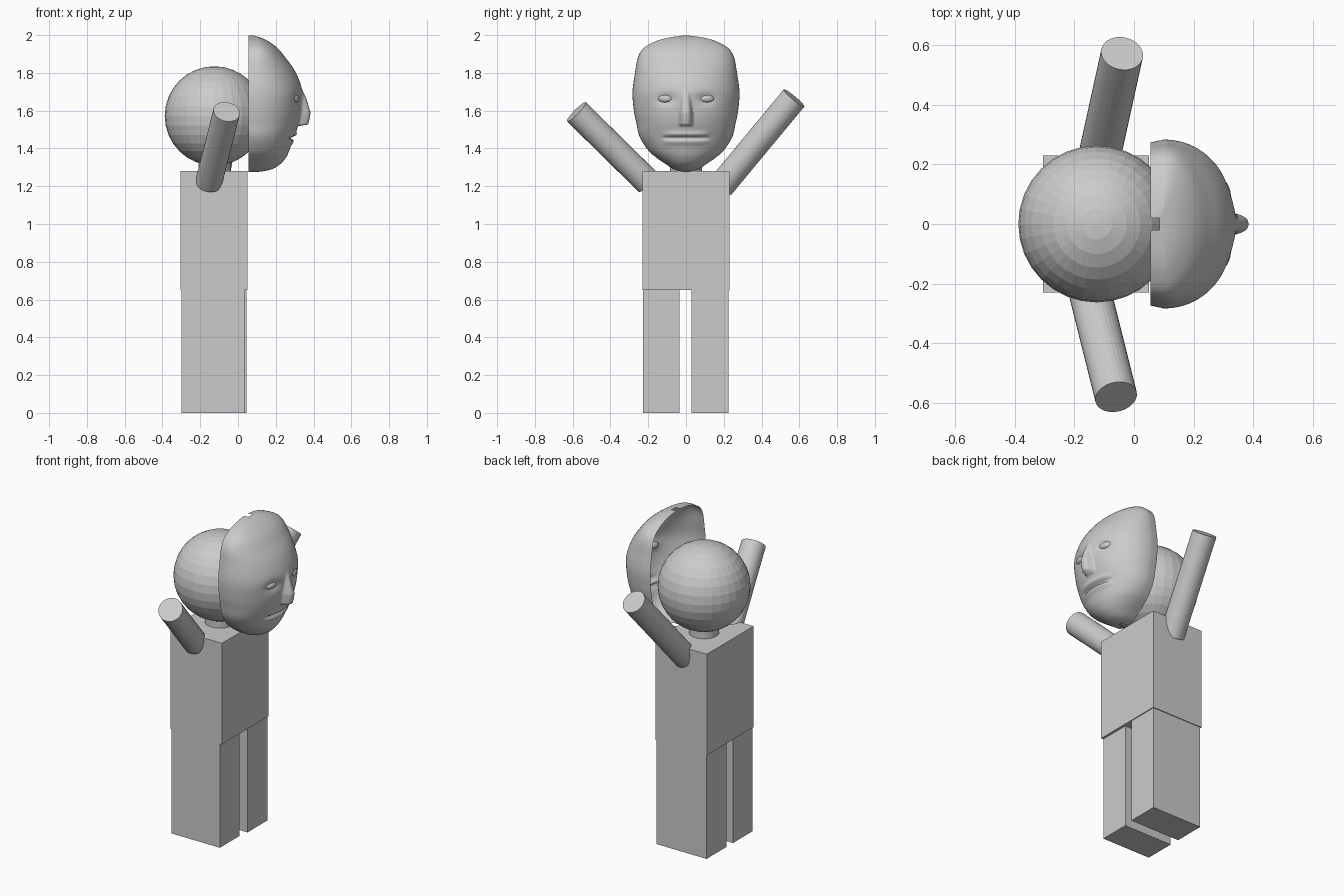
import bpy, bmesh, math
from mathutils import Vector

if "Cube" in bpy.data.objects:
    bpy.data.objects.remove(bpy.data.objects["Cube"])


def box(name, lo, hi):
    lo, hi = Vector(lo), Vector(hi)
    bpy.ops.mesh.primitive_cube_add(size=1, location=(lo + hi) / 2)
    o = bpy.context.object
    o.name = name
    o.scale = hi - lo
    return o


def rod(name, a, b, r):
    a, b = Vector(a), Vector(b)
    bpy.ops.mesh.primitive_cylinder_add(vertices=32, radius=r, depth=(b - a).length, location=(a + b) / 2)
    o = bpy.context.object
    o.name = name
    o.rotation_euler = (b - a).to_track_quat('Z', 'Y').to_euler()
    return o


# Body and legs
box("torso", (-0.305, -0.23, 0.65), (0.05, 0.23, 1.28))
box("leg_right", (-0.30, -0.228, 0), (0.035, -0.035, 0.655))
box("leg_left", (-0.30, 0.03, 0), (0.045, 0.225, 0.655))

# Raised arms
rod("arm_left", (-0.125, 0.185, 1.20), (-0.04, 0.572, 1.667), 0.071)
rod("arm_right", (-0.155, -0.20, 1.22), (-0.06, -0.58, 1.594), 0.071)

# Neck and round head
rod("neck", (-0.125, 0, 1.25), (-0.125, 0, 1.35), 0.085)
bpy.ops.mesh.primitive_uv_sphere_add(segments=32, ring_count=16, radius=0.263, location=(-0.125, 0, 1.572))
bpy.context.object.name = "head"

# Face mask: height, front depth, half width of each level
LEVELS = [(1.275, 0.10, 0.015), (1.287, 0.17, 0.06), (1.315, 0.222, 0.105),
          (1.35, 0.253, 0.155), (1.39, 0.272, 0.20), (1.46, 0.295, 0.245),
          (1.53, 0.322, 0.262), (1.60, 0.335, 0.276), (1.70, 0.341, 0.283),
          (1.80, 0.307, 0.27), (1.88, 0.252, 0.255), (1.93, 0.21, 0.225),
          (1.965, 0.165, 0.165), (1.985, 0.125, 0.10), (1.997, 0.085, 0.02)]


def level(s):
    i = min(int(s), len(LEVELS) - 2)
    f = s - i
    p = [LEVELS[min(max(i + k, 0), len(LEVELS) - 1)] for k in (-1, 0, 1, 2)]
    return [0.5 * (2 * b + (c - a) * f + (2 * a - 5 * b + 4 * c - d) * f * f
                   + (3 * b - a - 3 * c + d) * f ** 3) for a, b, c, d in zip(*p)]


def bump(v, c, w):
    return math.exp(-((v - c) / w) ** 2)


def relief(y, z):
    d = 0.0
    # nose ridge, widening towards its flat underside
    if 1.525 < z < 1.71:
        t = min(1, (1.71 - z) / 0.12)
        w = 0.017 + 0.021 * t
        d += 0.05 * t * max(0, 1 - (abs(y) / w) ** 3)
    # eye sockets and brow
    d -= 0.018 * bump(abs(y), 0.105, 0.05) * bump(z, 1.66, 0.03)
    # lips around the mouth slit
    m = max(0, 1 - (abs(y) / 0.13) ** 4)
    d += m * (0.010 * bump(z, 1.475, 0.013) + 0.008 * bump(z, 1.435, 0.015)
              - 0.022 * bump(z, 1.456, 0.006))
    return d


bm = bmesh.new()
NROW, NCOL = 120, 80
grid = []
for r in range(NROW + 1):
    z, front, w = level(r * (len(LEVELS) - 1) / NROW)
    c = min(0.10, front)
    row = [bm.verts.new((0.055, -0.965 * w, z))]
    for k in range(NCOL + 1):
        u = 2 * k / NCOL - 1
        a = math.pi / 2 * (0.55 * u + 0.45 * u ** 3)
        y = w * math.sin(a)
        row.append(bm.verts.new((c + (front - c) * math.cos(a) ** 0.95 + relief(y, z) if abs(u) < 1 else c, y, z)))
    row.append(bm.verts.new((0.055, 0.965 * w, z)))
    grid.append(row)
for lo, hi in zip(grid, grid[1:]):
    for k in range(len(lo) - 1):
        bm.faces.new((lo[k], lo[k + 1], hi[k + 1], hi[k]))
me = bpy.data.meshes.new("face_mask")
bm.to_mesh(me)
bm.free()
mask = bpy.data.objects.new("face_mask", me)
bpy.context.collection.objects.link(mask)
me.shade_smooth()

# Eyeballs set into the sockets
for side in (-1, 1):
    bpy.ops.mesh.primitive_uv_sphere_add(segments=24, ring_count=12, radius=1, location=(0.306, side * 0.112, 1.664))
    eye = bpy.context.object
    eye.name = "eye_left" if side > 0 else "eye_right"
    eye.scale = (0.016, 0.038, 0.02)
    eye.rotation_euler = (0, 0, side * 0.3)
    eye.data.shade_smooth()
